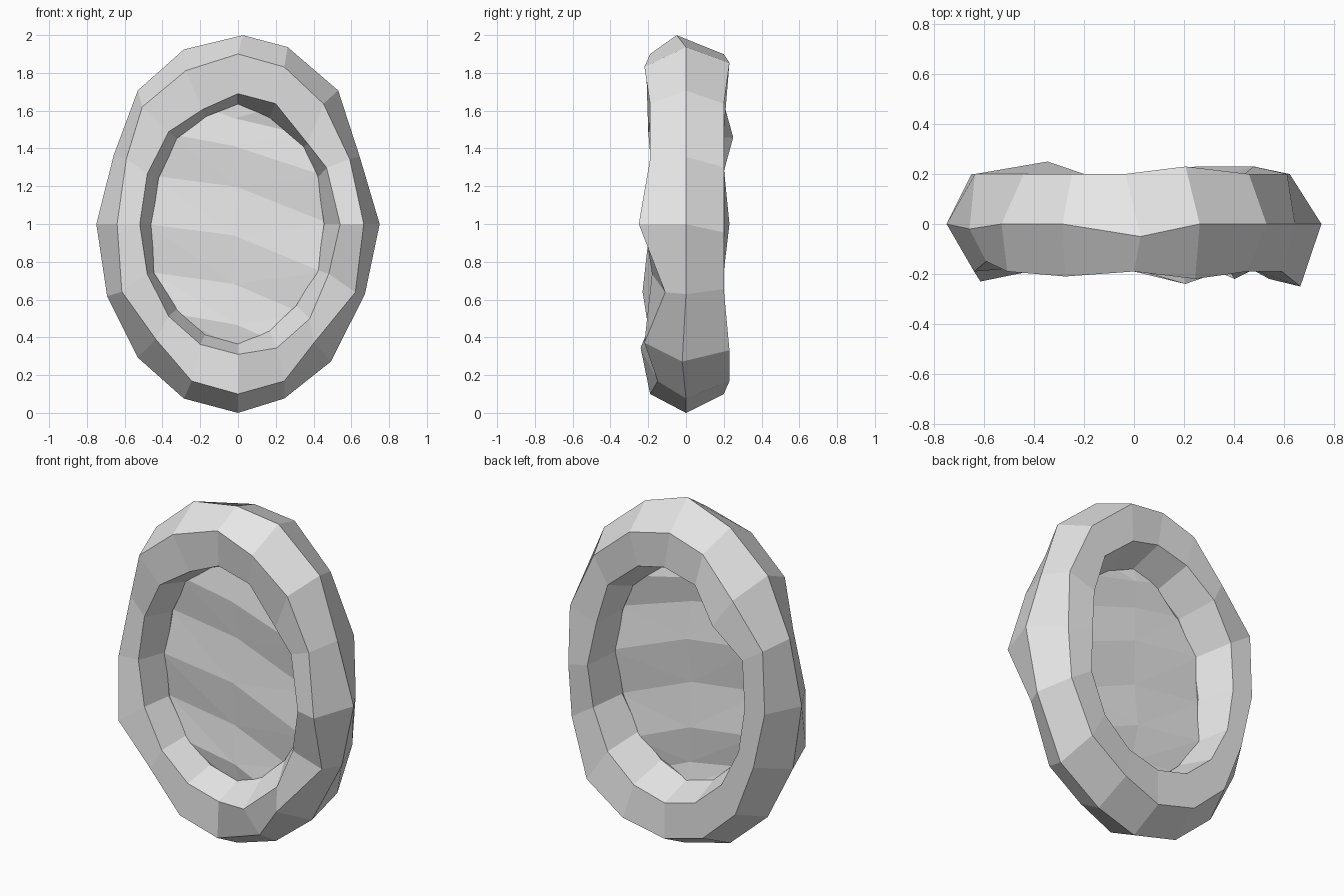
import bpy
import bmesh
import math
import random

SEGMENTS = 16
random.seed(4)

default_cube = bpy.data.objects.get("Cube")
if default_cube:
    bpy.data.objects.remove(default_cube, do_unlink=True)

stone = bpy.data.materials.new("pale grey")
stone.use_nodes = True
stone.diffuse_color = (0.8, 0.8, 0.8, 1)
stone.node_tree.nodes["Principled BSDF"].inputs["Base Color"].default_value = stone.diffuse_color


def finish(name, bm):
    """Turn a bmesh into a flat shaded object."""
    bmesh.ops.recalc_face_normals(bm, faces=bm.faces)
    mesh = bpy.data.meshes.new(name)
    bm.to_mesh(mesh)
    bm.free()
    mesh.materials.append(stone)
    obj = bpy.data.objects.new(name, mesh)
    bpy.context.collection.objects.link(obj)
    return obj


def ellipse_point(index, half_width, half_height, grow=0, turn=0):
    """Position on an upright ellipse, counted from +x towards the top.
    grow is a change of radius in percent, turn a change of angle in degrees."""
    angle = math.tau * index / SEGMENTS + math.radians(turn)
    scale = 1 + grow / 100
    return (half_width * scale * math.cos(angle),
            1 + half_height * scale * math.sin(angle))


def ridge(bm, half_width, half_height, depth, push={}, grow={}, turn={}):
    """One closed ridge of the ring. The dictionaries nudge single corners to give
    a rough-hewn look: push in hundredths of depth, grow in percent, turn in degrees."""
    verts = []
    for i in range(SEGMENTS):
        x, z = ellipse_point(i, half_width, half_height, grow.get(i, 0), turn.get(i, 0))
        verts.append(bm.verts.new((x, depth + push.get(i, 0) / 100, z)))
    return verts


# Rough oval ring with a six-sided section
bm = bmesh.new()
outer_rim = ridge(bm, 0.75, 1.0, 0.0,
                  push={4: -5, 7: -2, 14: -2},
                  grow={1: -7, 7: -5, 13: -2, 14: -2, 15: -3},
                  turn={3: 2, 4: -2, 13: -3, 14: -3})
front_outer = ridge(bm, 0.64, 0.9, -0.19,
                    push={0: -6, 3: -3, 5: -2, 7: 4, 9: -4, 13: 4, 14: -3, 15: 8},
                    grow={0: 4, 6: 5, 9: 4, 10: -4, 14: -6, 15: 5},
                    turn={5: 3, 6: 4, 14: -3})
front_inner = ridge(bm, 0.52, 0.69, -0.18,
                    push={0: -4, 6: -2, 13: -6},
                    grow={0: 4, 2: -6, 5: -5, 13: 3, 14: 3},
                    turn={1: 3, 2: -4})
inner_rim = ridge(bm, 0.455, 0.635, -0.01,
                  grow={3: -4, 5: -3, 9: 6, 13: -4, 14: -4},
                  turn={2: -5})
back_inner = ridge(bm, 0.52, 0.69, 0.2,
                   push={0: 3, 6: 5},
                   grow={0: -8, 1: -8, 6: -6, 7: 5, 15: -4},
                   turn={3: 3})
back_outer = ridge(bm, 0.65, 0.9, 0.2,
                   push={3: 3, 13: 3, 14: 3},
                   grow={0: -4, 6: -4, 7: 6, 9: -4, 14: 5},
                   turn={0: -3, 1: -3, 3: 4, 4: 3})

ridges = [outer_rim, front_outer, front_inner, inner_rim, back_inner, back_outer]
for a, b in zip(ridges, ridges[1:] + ridges[:1]):
    for i in range(SEGMENTS):
        j = (i + 1) % SEGMENTS
        bm.faces.new((a[i], a[j], b[j], b[i]))
finish("oval_ring", bm)

# Crumpled sheet filling the opening, folded in slanting bands
bm = bmesh.new()
quarter, half = SEGMENTS // 4, SEGMENTS // 2
SHEET = (0.49, 0.67)


def sheet_vert(x, z, fold):
    return bm.verts.new((x, fold - 0.01, z))


top = sheet_vert(*ellipse_point(quarter, *SHEET), 0)
bottom = sheet_vert(*ellipse_point(-quarter, *SHEET), 0)
rows = []
for step in range(1, half):
    right_x, right_z = ellipse_point(quarter - step, *SHEET)
    left_x, left_z = ellipse_point(quarter + step, *SHEET)
    fold = 0.015 if step % 2 else -0.015
    rows.append((sheet_vert(left_x, left_z, fold),
                 sheet_vert(random.uniform(-0.03, 0.03), left_z - 0.06, fold * 0.8),
                 sheet_vert(right_x, right_z, -fold)))

for end, row in ((top, rows[0]), (bottom, rows[-1])):
    bm.faces.new((end, row[0], row[1]))
    bm.faces.new((end, row[1], row[2]))
for upper, lower in zip(rows, rows[1:]):
    for c in range(2):
        bm.faces.new((upper[c], lower[c], lower[c + 1]))
        bm.faces.new((upper[c], lower[c + 1], upper[c + 1]))
finish("inner_sheet", bm)
